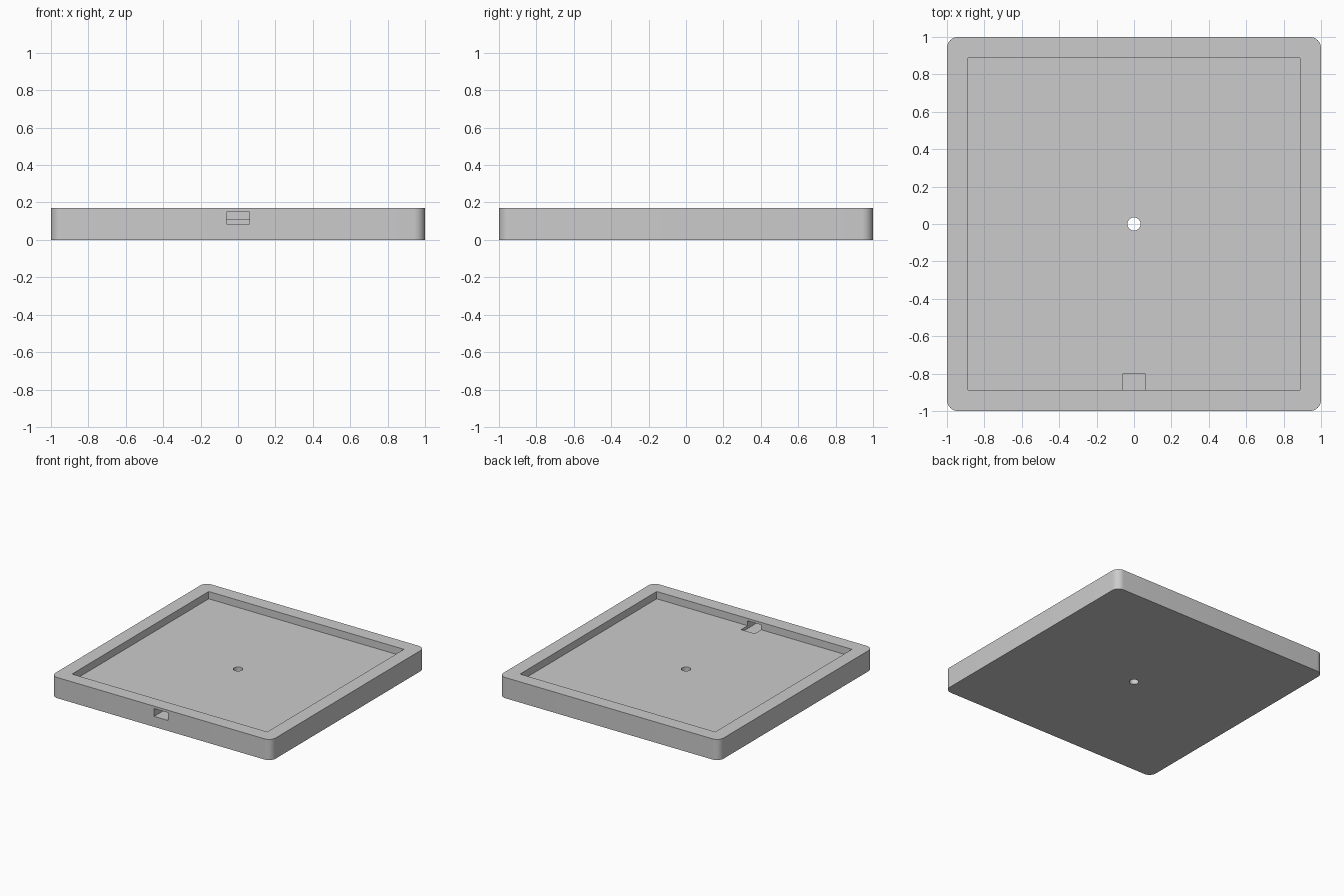
import bpy
import bmesh
import math

HEIGHT = 0.17
FLOOR = 0.11

old = bpy.data.objects.get("Cube")
if old:
    bpy.data.objects.remove(old, do_unlink=True)

# Single grey material
grey = bpy.data.materials.new("plain grey")
grey.use_nodes = True
colour = (0.6, 0.6, 0.6, 1)
grey.diffuse_color = colour
grey.node_tree.nodes["Principled BSDF"].inputs["Base Color"].default_value = colour


def add_box(name, low, high):
    """Box between two opposite corners."""
    bm = bmesh.new()
    bmesh.ops.create_cube(bm, size=1)
    for v in bm.verts:
        v.co = [(a + b) / 2 + c * (b - a) for a, b, c in zip(low, high, v.co)]
    mesh = bpy.data.meshes.new(name)
    bm.to_mesh(mesh)
    bm.free()
    mesh.materials.append(grey)
    obj = bpy.data.objects.new(name, mesh)
    bpy.context.collection.objects.link(obj)
    return obj


def cut(target, cutter):
    """Subtract the cutter, then discard it."""
    cutter.hide_render = True
    mod = target.modifiers.new("cut", "BOOLEAN")
    mod.operation = "DIFFERENCE"
    mod.solver = "EXACT"
    mod.object = cutter
    bpy.context.view_layer.objects.active = target
    bpy.ops.object.modifier_apply(modifier=mod.name)
    bpy.data.objects.remove(cutter, do_unlink=True)


# Square slab with rounded upright corners
tray = add_box("tray", (-1, -1, 0), (1, 1, HEIGHT))
bm = bmesh.new()
bm.from_mesh(tray.data)
upright = [e for e in bm.edges if abs(e.verts[0].co.z - e.verts[1].co.z) > 0.1]
bmesh.ops.bevel(bm, geom=upright, offset=0.06, segments=10, profile=0.5, affect="EDGES")
bm.to_mesh(tray.data)
bm.free()

# Shallow square recess
cut(tray, add_box("recess_cutter", (-0.887, -0.887, FLOOR), (0.887, 0.887, 0.3)))

# Cable slot through the front wall and into the floor
cut(tray, add_box("slot_cutter", (-0.062, -1.1, 0.086), (0.062, -0.803, 0.15)))

# Round hole through the centre
bpy.ops.mesh.primitive_cylinder_add(vertices=48, radius=0.035, depth=1)
hole = bpy.context.object
hole.data.materials.append(grey)
cut(tray, hole)

# Smooth the round surfaces, keep the edges sharp
bpy.ops.object.select_all(action="DESELECT")
tray.select_set(True)
bpy.context.view_layer.objects.active = tray
bpy.ops.object.shade_smooth_by_angle(angle=math.radians(30))
